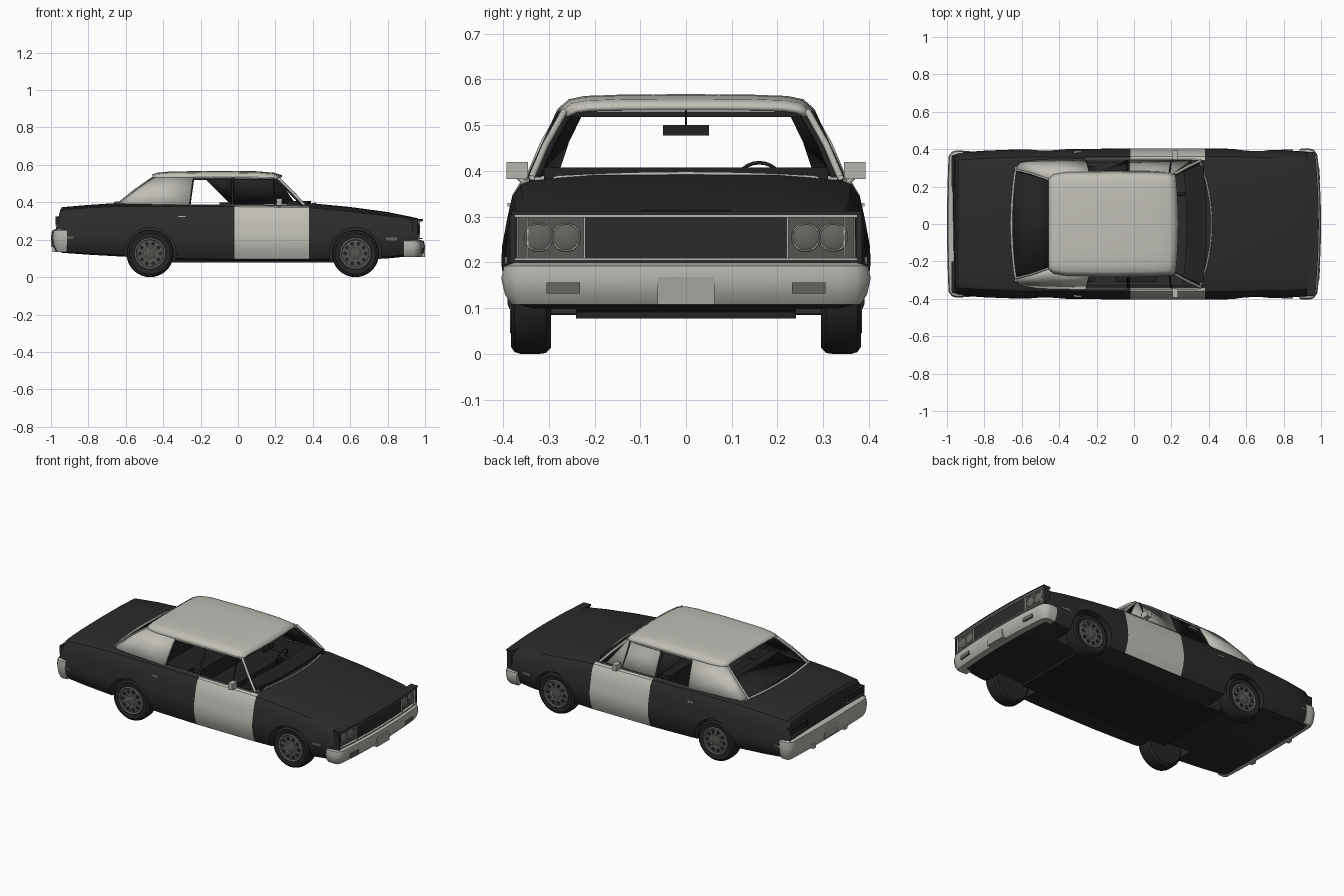
import bpy, bmesh, math
from mathutils import Vector

if "Cube" in bpy.data.objects:
    bpy.data.objects.remove(bpy.data.objects["Cube"])

def material(name, r, g, b):
    m = bpy.data.materials.new(name)
    m.diffuse_color = (r, g, b, 1)
    m.use_nodes = True
    m.node_tree.nodes["Principled BSDF"].inputs["Base Color"].default_value = m.diffuse_color
    return m

BLACK = material("black paint", .024, .024, .025)
WHITE = material("off white paint", .53, .52, .47)
CHROME = material("chrome grey", .47, .46, .42)
RUBBER = material("tyre rubber", .018, .018, .018)
DARK = material("dark trim", .016, .016, .016)
GREY = material("rim grey", .09, .09, .083)
LENS = material("lamp lens", .13, .13, .12)
GLASS = material("pale glass", .38, .37, .34)

def smooth(ob, angle=35):
    for p in ob.data.polygons:
        p.use_smooth = True
    ob.data.set_sharp_from_angle(angle=math.radians(angle))

def skin(name, rings, mat, closed=True, thick=0, angle=35):
    """Loft through rings of points; closed rings get end caps."""
    n = len(rings[0])
    verts = [p for r in rings for p in r]
    faces = []
    for i in range(len(rings) - 1):
        for j in range(n if closed else n - 1):
            k = (j + 1) % n
            faces.append((i*n + j, i*n + k, (i+1)*n + k, (i+1)*n + j))
    if closed:
        faces += [tuple(range(n))[::-1], tuple((len(rings)-1)*n + j for j in range(n))]
    me = bpy.data.meshes.new(name)
    me.from_pydata(verts, [], faces)
    bm = bmesh.new()
    bm.from_mesh(me)
    bmesh.ops.recalc_face_normals(bm, faces=bm.faces)
    bm.to_mesh(me)
    bm.free()
    ob = bpy.data.objects.new(name, me)
    bpy.context.collection.objects.link(ob)
    me.materials.append(mat)
    smooth(ob, angle)
    if thick:
        s = ob.modifiers.new("thickness", 'SOLIDIFY')
        s.thickness, s.offset = thick, 0
    return ob

def box(name, x0, x1, y0, y1, z0, z1, mat, bow=0, sx=1, n=1):
    """Box, optionally bowed outward at the car centre line."""
    y0, y1 = sorted((y0, y1))
    rings = []
    for i in range(n + 1):
        y = y0 + (y1 - y0) * i / n
        b = bow * (1 - (y / .39) ** 2)
        rings.append([(sx*(x + b), y, z) for x, z in ((x0, z0), (x1, z0), (x1, z1), (x0, z1))])
    return skin(name, rings, mat)

def lathe(name, prof, cx, cz, s, mat, axis='Y', n=36):
    """Rings of (radius, distance) round an axis through (cx, cz)."""
    rings = []
    for r, d in prof:
        a = [2 * math.pi * k / n for k in range(n)]
        if axis == 'Y':
            rings.append([(cx + r*math.cos(t), s*d, cz + r*math.sin(t)) for t in a])
        else:
            rings.append([(d, cx + r*math.cos(t), cz + r*math.sin(t)) for t in a])
    return skin(name, rings, mat)

def tube(name, pts, r, mat, cyclic=False):
    cu = bpy.data.curves.new(name, 'CURVE')
    cu.dimensions, cu.bevel_depth, cu.bevel_resolution = '3D', r, 1
    sp = cu.splines.new('POLY')
    sp.points.add(len(pts) - 1)
    for p, q in zip(sp.points, pts):
        p.co = (*q, 1)
    sp.use_cyclic_u = cyclic
    cu.materials.append(mat)
    ob = bpy.data.objects.new(name, cu)
    bpy.context.collection.objects.link(ob)
    bpy.ops.object.select_all(action='DESELECT')
    bpy.context.view_layer.objects.active = ob
    ob.select_set(True)
    bpy.ops.object.convert(target='MESH')

# Lower body: stations of x, bottom, shoulder, centre top, half width
stations = [(-.975, .15, .352, .362, .372), (-.94, .13, .365, .374, .382), (-.8, .12, .378, .386, .392),
            (-.62, .11, .386, .398, .399), (-.3, .09, .386, .396, .401), (-.02, .085, .384, .395, .404),
            (.38, .085, .378, .396, .404), (.6, .09, .357, .375, .401), (.8, .10, .332, .348, .394),
            (.9, .11, .316, .328, .388), (.945, .12, .304, .314, .383)]
low = [(.84, 0), (.93, .1), (.96, .35), (.988, .65), (1, 1)]
high = [(.995, .2), (.97, .5), (.94, .8), (.895, .96), (.85, 1)]
rings = []
for i, (x, zb, zs, zc, w) in enumerate(stations):
    half = [(f*w, zb + t*(.2 - zb)) for f, t in low] + [(f*w, .2 + t*(zs - .2)) for f, t in high]
    half.append((.5*w, zs + .8*(zc - zs)))
    loop = [(0, zb)] + half + [(0, zc)] + [(-y, z) for y, z in reversed(half)]
    def sx(y, z):
        if i == 0:
            return x + max(0, z - .26) * .25
        return x + (.02 * (1 - (y/.39)**2) if i == len(stations) - 1 else 0)
    rings.append([(sx(y, z), y, z) for y, z in loop])
body = skin("lower_body", rings, BLACK)
body.data.materials.append(WHITE)
for p in body.data.polygons:   # white front doors
    c = p.center
    if -.02 < c.x < .38 and abs(c.y) > .33 and c.z > .105:
        p.material_index = 1
cutters = [box("cabin_cutter", -.44, .31, -.325, .325, .28, .6, BLACK)]
for wx in (-.47, .628):
    for s in (-1, 1):
        cutters.append(lathe("arch_cutter", [(.138, .24), (.138, .5)], wx, .126, s, BLACK))
bpy.context.view_layer.objects.active = body
for c in cutters:
    m = body.modifiers.new("cut", 'BOOLEAN')
    m.operation, m.object, m.solver = 'DIFFERENCE', c, 'EXACT'
    bpy.ops.object.modifier_apply(modifier=m.name)
    bpy.data.objects.remove(c)
smooth(body, 30)
box("chassis", -.42, .6, -.24, .24, .077, .13, DARK)

# Roof shell: x, half width, edge height, crown height
rows = []
for x, w, ze, zc in [(-.455, .238, .528, .544), (-.43, .262, .53, .552), (-.36, .274, .531, .559), (-.1, .276, .532, .562),
                     (.1, .273, .53, .56), (.18, .269, .526, .552), (.22, .262, .522, .538)]:
    half = [(0, 1), (.5, .97), (.8, .87), (.92, .65), (1, 0)]
    full = [(-f, t) for f, t in half[:0:-1]] + half
    bow = .015 if x > .15 else 0
    rows.append([(x + bow*(1 - f*f), f*w, ze + t*(zc - ze)) for f, t in full])
skin("roof", rows, WHITE, closed=False, thick=.012)
box("headliner", -.43, .2, -.245, .245, .518, .53, DARK)

# Pillars, window trim, mirrors, handles and markers on both sides
base = [(-.26, .346, .385), (-.5, .341, .39), (-.605, .328, .393), (-.635, .29, .396)]
top = [(-.24, .274, .531), (-.36, .274, .531), (-.43, .262, .53), (-.455, .236, .53)]
for s in (-1, 1):
    F = lambda p: (p[0], s*p[1], p[2])
    mid = [tuple(Vector(a)*.5 + Vector(b)*.5 + Vector((0, .004, .003))) for a, b in zip(base, top)]
    skin("rear_pillar", [[F(p) for p in r] for r in (base, mid, top)], WHITE, closed=False, thick=.01)
    inner = [[(p[0] + .006, s*(p[1] - .01), p[2] - .003) for p in r] for r in (base, mid, top)]
    skin("rear_pillar_lining", inner, DARK, closed=False, thick=.003)
    tube("front_pillar", [F(p) for p in ((.355, .338, .385), (.29, .308, .455), (.215, .266, .53))], .008, CHROME)
    tube("front_pillar_lining", [F(p) for p in ((.345, .326, .385), (.28, .296, .455), (.2, .256, .525))], .009, DARK)
    tube("centre_pillar", [F((-.03, .343, .38)), F((-.03, .275, .532))], .008, DARK)
    tube("belt_trim", [F((-.26, .347, .387)), F((.34, .347, .383))], .003, CHROME)
    tube("drip_rail", [F((-.24, .278, .53)), F((.1, .277, .53)), F((.21, .268, .526))], .005, CHROME)
    tube("vent_window_bar", [F((.2, .342, .385)), F((.19, .275, .53))], .004, DARK)
    box("door_mirror", .205, .235, s*.345, s*.393, .382, .42, CHROME)
    tube("mirror_arm", [F((.22, .35, .37)), F((.22, .37, .39))], .006, CHROME)
    box("door_handle", -.32, -.28, s*.37, s*.39, .322, .33, CHROME)
    box("front_side_marker", .79, .85, s*.375, s*.397, .197, .213, LENS)
    box("rear_side_marker", -.93, -.88, s*.37, s*.389, .205, .22, GREY)

# Raised left windows, pale outside and dark inside
for name, dy, mat in (("left_glass", 0, GLASS), ("left_glass_lining", -.004, DARK)):
    skin(name, [[(-.03, .342 + dy, .388), (.31, .342 + dy, .388)], [(-.03, .276 + dy, .53), (.21, .271 + dy, .53)]],
         mat, closed=False, thick=.003)
skin("left_rear_glass", [[(-.04, .340, .39), (-.035, .340, .39)], [(-.18, .275, .53), (-.035, .275, .53)]],
     DARK, closed=False, thick=.003)

# Windscreen and rear window surrounds
ys = [-.33 + .66*k/12 for k in range(13)]
tube("windscreen_trim", [(.355 + .06*(1 - (y/.33)**2), y, .382 + .012*(1 - (y/.33)**2)) for y in ys], .005, CHROME)
tube("rear_window_trim", [(-.63 - .025*(1 - (y/.33)**2), y*.93, .398) for y in ys], .007, CHROME)
skin("rear_shelf", [[(-.64, -.28, .4), (-.64, .28, .4)], [(-.42, -.3, .399), (-.42, .3, .399)]], DARK, closed=False, thick=.004)
for s in (-1, 1):
    tube("rear_window_side_trim", [(-.633, s*.29, .4), (-.545, s*.268, .47), (-.455, s*.236, .532)], .006, CHROME)

# Interior
box("dashboard", .25, .36, -.31, .31, .28, .408, DARK, .03, 1, 6)
for name, x in (("front_bench", -.1), ("rear_bench", -.43)):
    box(name + "_seat", x, x + .22, -.31, .31, .27, .31, DARK)
    box(name + "_back", x, x + .06, -.31, .31, .28, .4, DARK)
a = [2*math.pi*k/24 for k in range(24)]
tube("steering_wheel", [(.19 + .018*math.sin(t), .16 + .05*math.cos(t), .373 + .045*math.sin(t)) for t in a], .004, DARK, True)
tube("steering_column", [(.19, .16, .373), (.27, .16, .35)], .01, DARK)
box("cabin_mirror", .2, .215, -.05, .05, .478, .5, DARK)
tube("cabin_mirror_stem", [(.21, 0, .49), (.215, 0, .535)], .002, DARK)

# Wheels
for wx in (-.47, .628):
    for s in (-1, 1):
        lathe("tyre", [(.075, .298), (.112, .295), (.124, .306), (.126, .32), (.126, .362), (.122, .375),
                       (.11, .383), (.082, .378)], wx, .126, s, RUBBER)
        lathe("rim", [(.084, .37), (.084, .380), (.078, .384), (.072, .379), (.06, .381), (.036, .383), (.03, .38)],
              wx, .126, s, GREY)
        lathe("hub_cap", [(.028, .37), (.028, .386), (.018, .39)], wx, .126, s, GREY, n=20)
        for r in (.079, .03):
            tube("rim_ring", [(wx + r*math.cos(t), s*.382, .126 + r*math.sin(t)) for t in a], .003, CHROME, True)
        for k in range(10):
            t = math.pi*k/5
            lathe("rim_slot", [(.011, .376), (.011, .3835)], wx + .055*math.cos(t), .126 + .055*math.sin(t), s, DARK, n=8)

# Front end: grille, frame, lamps; tail lamps at the rear
B = .02
box("grille_panel", .93, .952, -.22, .22, .205, .3, BLACK, B, n=8)
box("hood_lip", .92, .968, -.383, .383, .304, .312, BLACK, B, n=12)
for z in (.207, .301):
    box("grille_frame", .93, .966, -.375, .375, z - .003, z + .003, CHROME, B, n=12)
for s in (-1, 1):
    def sided(name, x0, x1, y0, y1, z0, z1, mat, sx=1, bow=B):
        box(name, x0, x1, s*y0, s*y1, z0, z1, mat, bow, sx, 4)
    sided("fender_tip", .93, .962, .372, .385, .2, .306, BLACK)
    sided("lamp_panel", .93, .95, .222, .37, .205, .3, GREY)
    for y in (.222, .346, .368):
        sided("lamp_frame", .93, .96, y - .002, y + .002, .205, .302, CHROME)
    for y in (.262, .322):
        x = .95 + B*(1 - (y/.39)**2)
        lathe("headlamp", [(.029, x - .01), (.029, x + .006), (.018, x + .011)], s*y, .255, 1, LENS, 'X', 24)
        tube("headlamp_ring", [(x + .006, s*y + .03*math.cos(t), .255 + .03*math.sin(t)) for t in a], .002, CHROME, True)
    sided("tail_lamp", .94, .976, .2, .36, .28, .325, DARK, -1, 0)
    sided("tail_lamp_trim", .94, .977, .2, .36, .274, .279, CHROME, -1, 0)
    sided("turn_lamp", .96, .982, .232, .305, .132, .156, LENS)
    sided("rear_overrider", .96, .984, .14, .17, .135, .25, CHROME, -1, .01)

# Bumpers: one profile swept round the corners; path of x, y, outward direction
prof = [(-.045, .112), (-.005, .108), (.01, .13), (.018, .165), (.012, .192), (-.01, .2), (-.045, .2)]
for name, sgn, z0, k, bow, xe, yf in (("front_bumper", 1, .108, 1, .022, .885, 1), ("rear_bumper", -1, .135, 1.35, .01, .915, .975)):
    f = .982 - bow
    side = [(xe, .384, 0, 1), (f - .025, .386, .15, 1), (f - .01, .382, .6, .8), (f + .001, .368, 1, .25)]
    path = [(x, -y, nx, -ny) for x, y, nx, ny in side]
    path += [(f + bow*(1 - (y/.4)**2), y, 1, 0) for y in [-.34 + .68*j/12 for j in range(13)]]
    path += side[::-1]
    skin(name, [[(sgn*(px + nx*d), yf*(py + ny*d), z0 + (z - .108)*k) for d, z in prof]
                for px, py, nx, ny in path], CHROME)
box("front_plate", .96, 1.0, -.062, .062, .108, .168, GLASS)
box("rear_plate", .96, .999, -.062, .062, .16, .22, GLASS, sx=-1)
